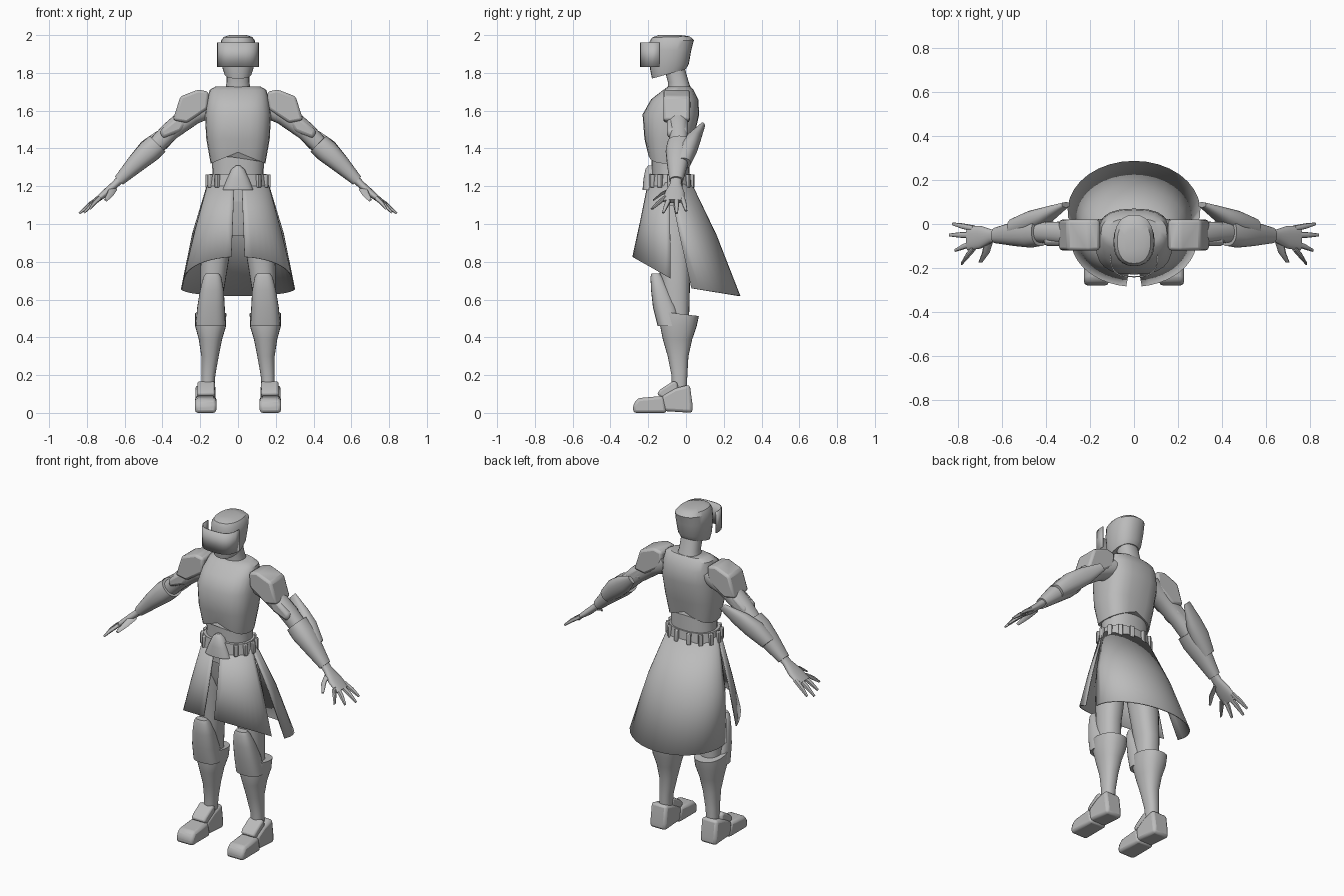
import bpy
import bmesh
from math import cos, sin, radians, copysign
from mathutils import Vector, Matrix

if "Cube" in bpy.data.objects:
    bpy.data.objects.remove(bpy.data.objects["Cube"])

grey = bpy.data.materials.new("plain_grey")
grey.use_nodes = True
COLOUR = (0.5, 0.5, 0.5, 1)
grey.diffuse_color = COLOUR
grey.node_tree.nodes["Principled BSDF"].inputs["Base Color"].default_value = COLOUR

X, Y, Z = Vector((1, 0, 0)), Vector((0, 1, 0)), Vector((0, 0, 1))
made = []


def finish(name, bm, bevel=0, thickness=0):
    """Turn a bmesh into a named grey object."""
    bmesh.ops.recalc_face_normals(bm, faces=bm.faces)
    mesh = bpy.data.meshes.new(name)
    bm.to_mesh(mesh)
    bm.free()
    obj = bpy.data.objects.new(name, mesh)
    bpy.context.collection.objects.link(obj)
    mesh.materials.append(grey)
    if thickness:
        mod = obj.modifiers.new("thickness", 'SOLIDIFY')
        mod.thickness, mod.offset = thickness, 0
    if bevel:
        mod = obj.modifiers.new("bevel", 'BEVEL')
        mod.width, mod.segments = bevel, 2
    made.append(obj)
    return obj


def rounded(angle, power):
    """Point on a unit superellipse."""
    c, s = cos(angle), sin(angle)
    return (copysign(abs(c) ** (2 / power), c), copysign(abs(s) ** (2 / power), s))


def loft(name, sections, side=1, u=X, v=Y, w=Z, power=2.3, n=24):
    """Capped skin over rings given as x, y, z, radius u, radius v, tilt."""
    bm = bmesh.new()
    rings = []
    for x, y, z, ru, rv, *tilt in sections:
        ring = []
        for i in range(n):
            a, b = rounded(radians(360 * i / n), power)
            p = Vector((x, y, z)) + u * a * ru + v * b * rv
            p += w * b * rv * sum(tilt)
            ring.append(bm.verts.new((p.x * side, p.y, p.z)))
        rings.append(ring)
    for low, high in zip(rings, rings[1:]):
        for i in range(n):
            j = (i + 1) % n
            bm.faces.new((low[i], low[j], high[j], high[i]))
    bm.faces.new(rings[0])
    bm.faces.new(rings[-1])
    return finish(name, bm)


def sheet(name, start, end, rings, side=1, power=2, n=14):
    """Thin open shell around z; rings are z, centre y, radius x, radius y, tilt."""
    bm = bmesh.new()
    rows = []
    for z, cy, rx, ry, tilt in rings:
        row = []
        for i in range(n + 1):
            a, b = rounded(radians(start + (end - start) * i / n), power)
            row.append(bm.verts.new((side * a * rx, cy + b * ry, z + tilt * b * ry)))
        rows.append(row)
    for low, high in zip(rows, rows[1:]):
        for i in range(n):
            bm.faces.new((low[i], low[i + 1], high[i + 1], high[i]))
    return finish(name, bm, thickness=0.006)


def prism(name, profile, start, end, axis, side=1, bevel=0.01):
    """Extrude a flat profile (first coordinate, z) along x or y."""
    bm = bmesh.new()
    ends = []
    for d in (start, end):
        ends.append([bm.verts.new((side * d, a, z) if axis == 'x' else (side * a, d, z))
                     for a, z in profile])
    n = len(profile)
    for i in range(n):
        j = (i + 1) % n
        bm.faces.new((ends[0][i], ends[0][j], ends[1][j], ends[1][i]))
    bm.faces.new(ends[0])
    bm.faces.new(ends[1])
    return finish(name, bm, bevel)


def box(name, centre, size, turn, bevel):
    bm = bmesh.new()
    place = Matrix.Translation(centre) @ Matrix.Rotation(turn, 4, 'Z') @ Matrix.Diagonal((*size, 1))
    bmesh.ops.create_cube(bm, size=1, matrix=place)
    return finish(name, bm, bevel)


# Head, visor and neck
loft("helmet", [(0, -.09, 1.795, .072, .09, .28), (0, -.088, 1.835, .085, .103, .12),
                (0, -.082, 1.92, .094, .11, 0), (0, -.075, 1.97, .09, .117, .03),
                (0, -.08, 1.99, .076, .1, .03), (0, -.085, 2, .045, .06)])
sheet("visor", 180, 360, [(1.83, -.14, .107, .1, 0), (1.96, -.14, .107, .1, 0)], power=3)
loft("neck", [(0, -.03, 1.68, .075, .07), (0, -.04, 1.75, .06, .055), (0, -.06, 1.82, .06, .055)])

# Torso, with the lower front edge arched
chest = loft("chest_armour", [
    (0, -.09, 1.32, .145, .11), (0, -.09, 1.45, .168, .13), (0, -.08, 1.58, .175, .15),
    (0, -.06, 1.66, .163, .125), (0, -.04, 1.71, .15, .08), (0, -.035, 1.727, .12, .06)], power=2.7)
for vert in chest.data.vertices:
    if vert.co.z < 1.33:
        vert.co.z += .06 * (1 - abs(vert.co.x) / .145)
loft("waist", [(0, -.08, 1.12, .15, .1), (0, -.08, 1.25, .135, .1), (0, -.085, 1.42, .14, .1)])
loft("pelvis", [(0, -.07, .94, .08, .07), (0, -.07, 1.02, .15, .095), (0, -.08, 1.2, .15, .1)])

# Belt with pouches and buckle
loft("belt", [(0, -.085, 1.2, .162, .118), (0, -.085, 1.265, .15, .112)])
for k, angle in enumerate((-48, -25, 0, 25, 50, 75, 105, 130, 155, 180, 205, 228)):
    a = radians(angle)
    box(f"belt_pouch_{k}", (.163 * cos(a), -.085 + .122 * sin(a), 1.228), (.02, .025, .07), a, .004)
loft("buckle_plate", [(0, -.19, 1.18, .082, .04), (0, -.19, 1.24, .058, .035),
                      (0, -.185, 1.29, .035, .03), (0, -.18, 1.31, .01, .02)])

# Long coat skirt
sheet("rear_skirt", -8, 188, [(1.23, -.08, .155, .1, 0), (.95, -.013, .24, .172, -.05),
                              (.655, .06, .3, .225, -.16)], n=18)

fingers = {"little": (-.02, .83, 0, 1.07), "ring": (-.05, .845, -.05, 1.056),
           "middle": (-.085, .82, -.12, 1.06), "index": (-.11, .79, -.18, 1.08)}
ARM = Vector((.7, 0, -.7)).normalized()
ACROSS = Vector((.7, 0, .7)).normalized()

for label, s in (("left", 1), ("right", -1)):
    arm = dict(side=s, u=Y, v=ACROSS, w=ARM)

    sheet(f"{label}_front_skirt", -3, -83, [(1.22, -.08, .157, .12, 0), (.96, -.075, .228, .168, -.28),
                                            (.705, -.07, .285, .213, -.57)], side=s, n=10)

    # Shoulder and arm
    loft(f"{label}_upper_arm", [(.13, -.04, 1.63, .065, .065), (.25, -.045, 1.575, .058, .058),
                                (.36, -.04, 1.49, .05, .05), (.45, -.035, 1.4, .048, .045)], **arm)
    prism(f"{label}_shoulder_plate", [(.155, 1.7), (.21, 1.712), (.305, 1.675), (.345, 1.55),
                                      (.27, 1.535), (.16, 1.61)], -.12, .02, 'y', s, .014)
    prism(f"{label}_arm_plate", [(.25, 1.58), (.34, 1.555), (.415, 1.495), (.4, 1.45),
                                 (.3, 1.49)], -.1, .01, 'y', s, .018)
    loft(f"{label}_forearm", [(.425, -.035, 1.425, .065, .06), (.47, -.04, 1.385, .068, .062),
                              (.54, -.045, 1.32, .056, .05), (.63, -.052, 1.23, .036, .03)], **arm)
    loft(f"{label}_elbow_guard", [(.55, -.02, 1.32, .045, .042), (.47, .01, 1.395, .05, .058),
                                  (.4, .04, 1.45, .038, .052), (.31, .088, 1.52, .012, .025)], **arm)

    # Hand
    loft(f"{label}_palm", [(.615, -.052, 1.245, .03, .023), (.65, -.055, 1.21, .03, .02),
                           (.7, -.06, 1.165, .052, .02), (.757, -.065, 1.12, .056, .013)], **arm)
    for finger, (base, x, y, z) in fingers.items():
        loft(f"{label}_{finger}_finger", [(.73, base, 1.14, .014, .013),
                                          ((.73 + x) / 2, (base + y) / 2, (1.145 + z) / 2, .013, .012),
                                          (x - .005, y, z, .007, .006)], n=10, **arm)
    loft(f"{label}_thumb", [(.66, -.07, 1.19, .016, .017), (.675, -.13, 1.16, .014, .013),
                            (.7, -.175, 1.125, .007, .007)], side=s, u=X, v=ACROSS, n=10)

    # Leg and shin armour
    loft(f"{label}_thigh", [(.14, -.05, .45, .06, .065), (.138, -.055, .64, .062, .075),
                            (.115, -.065, .9, .082, .09), (.09, -.075, 1.1, .07, .09)], side=s)
    loft(f"{label}_shin_guard", [(.16, -.035, .13, .035, .04), (.157, -.035, .2, .037, .042),
                                 (.148, -.042, .3, .046, .055), (.146, -.045, .39, .062, .078),
                                 (.145, -.04, .46, .082, .097), (.145, -.035, .525, .083, .103, -.12)], side=s)
    loft(f"{label}_knee_guard", [(.145, -.085, .46, .08, .065), (.143, -.11, .56, .073, .065),
                                 (.138, -.135, .65, .063, .05), (.136, -.155, .72, .047, .033),
                                 (.136, -.16, .738, .035, .022)], side=s, power=2.6)

    # Boot: toe block, heel block and slanted instep plate
    prism(f"{label}_boot_toe", [(-.28, 0), (-.28, .045), (-.255, .078), (-.12, .09),
                                (-.1, 0)], .115, .228, 'x', s, .016)
    prism(f"{label}_boot_heel", [(-.12, .01), (-.13, .09), (-.06, .13), (.02, .15),
                                 (.035, .04), (.035, 0)], .118, .225, 'x', s, .016)
    prism(f"{label}_boot_instep", [(-.155, .1), (-.135, .125), (-.065, .17), (-.045, .16),
                                   (-.04, .11), (-.11, .07)], .122, .215, 'x', s, .012)

# Smooth shading with sharp creases kept
bpy.ops.object.select_all(action='DESELECT')
for obj in made:
    obj.select_set(True)
bpy.context.view_layer.objects.active = made[0]
bpy.ops.object.shade_smooth_by_angle(angle=radians(35))
